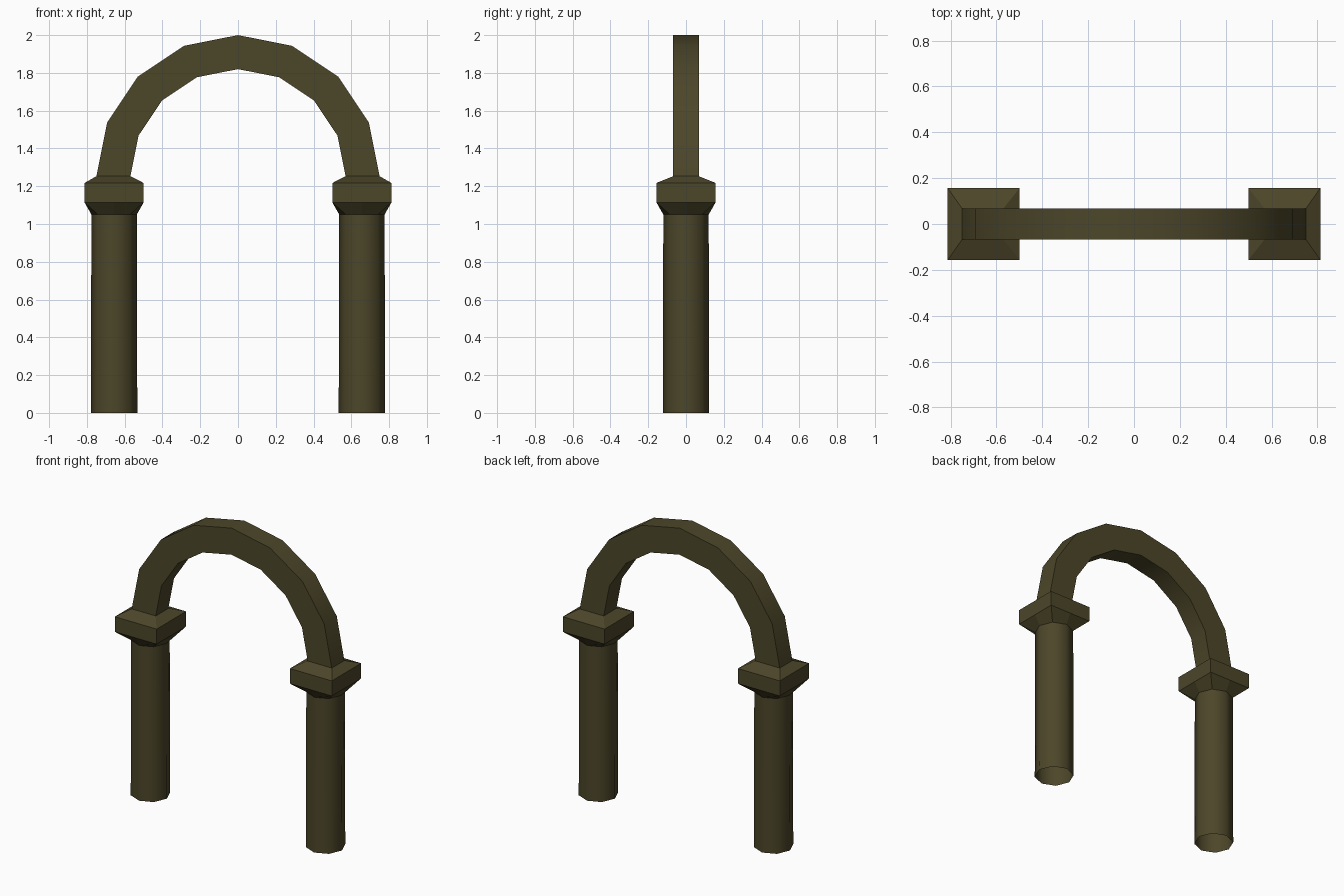
import bpy, bmesh, math

if "Cube" in bpy.data.objects:
    bpy.data.objects.remove(bpy.data.objects["Cube"])

stone = bpy.data.materials.new("dark olive stone")
stone.diffuse_color = (0.072, 0.061, 0.022, 1)
stone.use_nodes = True
stone.node_tree.nodes["Principled BSDF"].inputs["Base Color"].default_value = stone.diffuse_color

CX = 0.656       # column centre
R = 0.123        # column radius
SPRING = 1.25    # height where the arch starts


def loft(name, rings, closed_path=True, smooth_angle=0):
    """Skin a list of closed rings; mark edges sharper than smooth_angle."""
    bm = bmesh.new()
    rows = [[bm.verts.new(p) for p in ring] for ring in rings]
    n = len(rows[0])
    for a, b in zip(rows, rows[1:]):
        for i in range(n):
            j = (i + 1) % n
            bm.faces.new((a[i], a[j], b[j], b[i]))
    bmesh.ops.recalc_face_normals(bm, faces=bm.faces)
    for f in bm.faces:
        f.smooth = smooth_angle > 0
    for e in bm.edges:
        e.smooth = e.calc_face_angle(0) < math.radians(smooth_angle)
    me = bpy.data.meshes.new(name)
    bm.to_mesh(me)
    bm.free()
    me.materials.append(stone)
    ob = bpy.data.objects.new(name, me)
    bpy.context.collection.objects.link(ob)
    return ob


def octagon(cx, r, z):
    return [(cx + r * math.cos(k * math.pi / 4), r * math.sin(k * math.pi / 4), z)
            for k in range(8)]


def rectangle(cx, hx, hy, z):
    """Eight points: side midpoints and corners, in step with octagon()."""
    signs = [(1, 0), (1, 1), (0, 1), (-1, 1), (-1, 0), (-1, -1), (0, -1), (1, -1)]
    return [(cx + hx * sx, hy * sy, z) for sx, sy in signs]


for side, s in (("left", -1), ("right", 1)):
    # round shaft, open underneath
    loft(side + "_column", [octagon(s * CX, R, 0), octagon(s * CX, R - 0.003, 1.05)],
         smooth_angle=60)
    # capital: flares from the shaft to a square block, then slopes in to the arch foot
    loft(side + "_capital", [octagon(s * CX, R - 0.003, 1.05),
                             rectangle(s * CX, 0.157, 0.157, 1.115),
                             rectangle(s * CX, 0.157, 0.157, 1.217),
                             rectangle(s * 0.66, 0.09, 0.0675, SPRING + 0.003)])

# half-round arch of eight segments with a rectangular section
arch = []
for k in range(9):
    a = k * math.pi / 8
    arch.append([(r * math.cos(a), y, SPRING + r * math.sin(a))
                 for r, y in ((0.75, -0.0675), (0.75, 0.0675), (0.57, 0.0675), (0.57, -0.0675))])
loft("arch", arch, smooth_angle=30)
